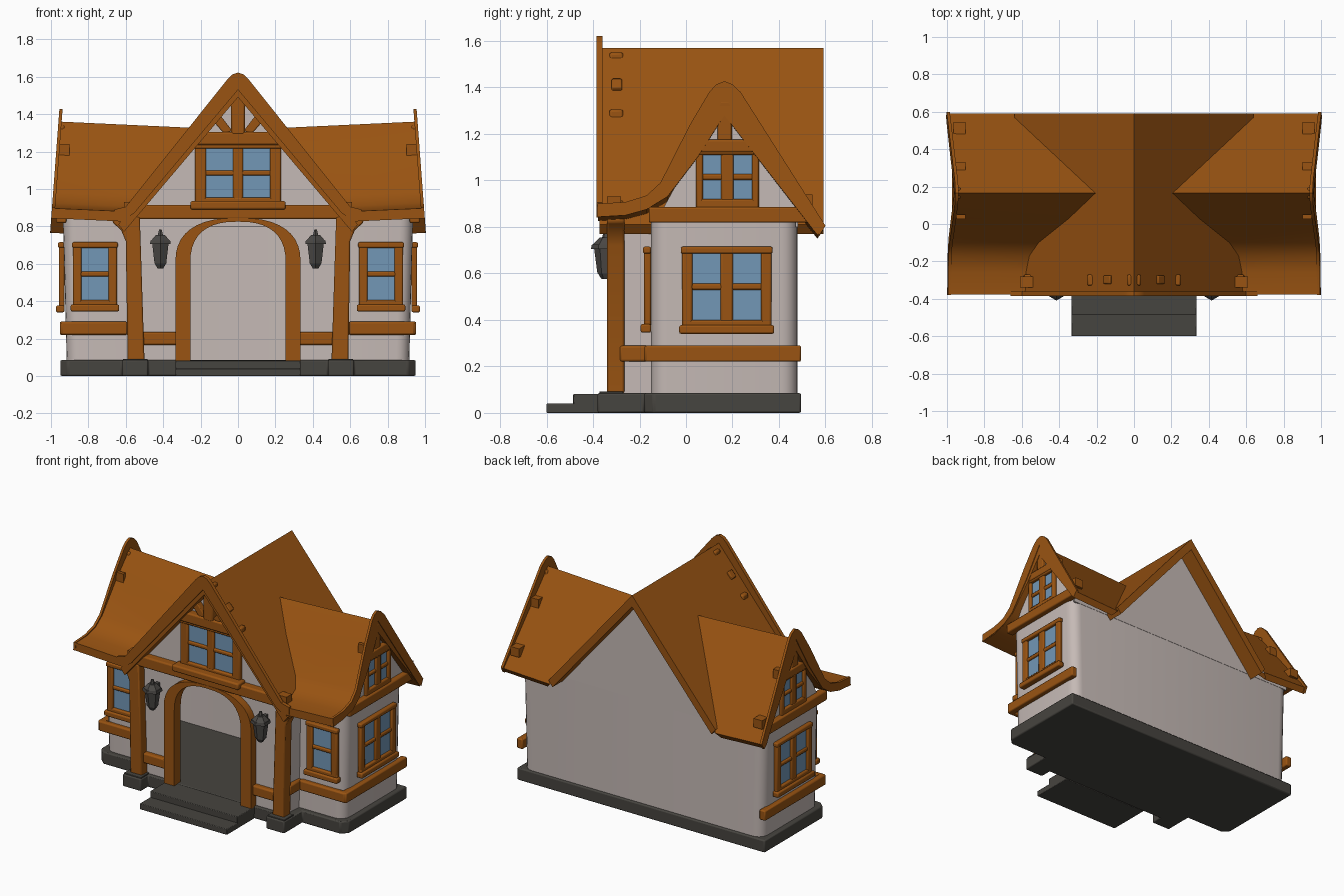
import bpy, bmesh, math
from mathutils import Vector

if "Cube" in bpy.data.objects:
    bpy.data.objects.remove(bpy.data.objects["Cube"])


def material(name, rgb):
    m = bpy.data.materials.new(name)
    m.diffuse_color = (*rgb, 1)
    m.use_nodes = True
    m.node_tree.nodes["Principled BSDF"].inputs["Base Color"].default_value = m.diffuse_color
    return m


WOOD = material("orange_brown_wood", (0.32, 0.088, 0.006))
WALL = material("pale_plaster", (0.56, 0.49, 0.465))
STONE = material("dark_stone", (0.062, 0.058, 0.05))
GLASS = material("blue_glass", (0.17, 0.31, 0.47))
IRON = material("lantern_iron", (0.07, 0.065, 0.06))


def finish(name, bm, mat, bevel=0):
    bmesh.ops.recalc_face_normals(bm, faces=bm.faces)
    me = bpy.data.meshes.new(name)
    bm.to_mesh(me)
    bm.free()
    me.materials.append(mat)
    ob = bpy.data.objects.new(name, me)
    bpy.context.collection.objects.link(ob)
    if bevel:
        b = ob.modifiers.new("bevel", 'BEVEL')
        b.width, b.segments = bevel, 2
    return ob


def prism_bm(pts, plane, a, b=None):
    """Polygon in a plane, extruded along the third axis from a to b."""
    to3 = {'xz': lambda p, t: (p[0], t, p[1]),
           'yz': lambda p, t: (t, p[0], p[1]),
           'xy': lambda p, t: (p[0], p[1], t)}[plane]
    bm = bmesh.new()
    va = [bm.verts.new(to3(p, a)) for p in pts]
    bm.faces.new(va)
    if b is not None:
        vb = [bm.verts.new(to3(p, b)) for p in pts]
        bm.faces.new(vb[::-1])
        for i in range(len(pts)):
            j = (i + 1) % len(pts)
            bm.faces.new((va[i], va[j], vb[j], vb[i]))
    return bm


def prism(name, pts, plane, a, b, mat, bevel=0):
    return finish(name, prism_bm(pts, plane, a, b), mat, bevel)


def box(name, x0, x1, y0, y1, z0, z1, mat=WOOD, bevel=0.01):
    return prism(name, [(x0, y0), (x1, y0), (x1, y1), (x0, y1)], 'xy', z0, z1, mat, bevel)


def mir(half):
    return half + [(-x, z) for x, z in reversed(half) if x != 0]


def face_box(name, face, u0, u1, z0, z1, d0, d1, mat=WOOD, bevel=0.008):
    """Box on a wall; face = ('front', y) or ('side', signed x); d is distance outward."""
    kind, p = face
    if kind == 'front':
        return box(name, u0, u1, p - d1, p - d0, z0, z1, mat, bevel)
    s = 1 if p > 0 else -1
    xs = sorted((p + s * d0, p + s * d1))
    return box(name, xs[0], xs[1], u0, u1, z0, z1, mat, bevel)


def window(name, face, uc, w, z0, z1, cols, bar=0.045, sill=True):
    u0, u1 = uc - w / 2, uc + w / 2
    face_box(name + "_glass", face, u0 + .02, u1 - .02, z0 + .02, z1 - .02, 0.004, 0.012, GLASS, 0)
    for u in (u0, u1 - bar):
        face_box(name + "_jamb", face, u, u + bar, z0, z1, 0, .03)
    face_box(name + "_head", face, u0 - .005, u1 + .005, z1 - .03, z1, 0, .035)
    face_box(name + "_bottom_rail", face, u0, u1, z0, z0 + .06, 0, .03)
    if sill:
        face_box(name + "_sill", face, u0 - .012, u1 + .012, z0, z0 + .037, 0, .045)
    if cols == 2:
        face_box(name + "_mullion", face, uc - .027, uc + .027, z0, z1, 0, .028)
    zm = (z0 + .06 + z1 - .03) / 2
    face_box(name + "_crossbar", face, u0, u1, zm - .013, zm + .013, 0, .024)


def arch(hw, z0, h, n=10, e=2 / 2.5):
    return [(hw * math.cos(t) ** e if i < n else 0, z0 + h * math.sin(t) ** e)
            for i, t in ((i, i * math.pi / 2 / n) for i in range(n + 1))]


# Stone base and steps
base = [(0, -.3), (.48, -.3), (.48, -.38), (.62, -.38), (.62, -.18), (.91, -.18), (.95, -.14), (.95, .495)]
prism("stone_base", mir(base), 'xy', 0, .085, STONE, .008)
box("lower_step", -.335, .335, -.6, -.3, 0, .04, STONE, .004)
box("upper_step", -.335, .335, -.485, -.29, .03, .082, STONE, .004)

# Wall shell around wings and back, rounded corners, leaning slightly outward
R = .07
corner = lambda cx, cy, a: [(cx + R * math.cos(math.radians(a + k * 18)),
                             cy + R * math.sin(math.radians(a + k * 18))) for k in range(6)]
half = [(.57, -.28), (.58, -.15)] + corner(.855, -.15 + R, -90) + corner(.855, .48 - R, 0)
path = half + [(-x, y) for x, y in reversed(half)]
bm = bmesh.new()
lo = [bm.verts.new((x * .99, y, .08)) for x, y in path]
hi = [bm.verts.new((x * 1.012, y, .86)) for x, y in path]
for i in range(len(path) - 1):
    bm.faces.new((lo[i], lo[i + 1], hi[i + 1], hi[i]))
finish("wall_shell", bm, WALL)

# Front gable wall with an open arched doorway, back gable wall
inner = arch(.255, .6, .225)
prism("front_wall", mir([(0, 1.52), (.57, .85), (.57, .08), (.255, .08)] + inner), 'xz', -.28, None, WALL)
prism("back_gable_wall", mir([(0, 1.53), (.56, .88), (.92, .88), (.92, .8), (0, .8)]), 'xz', .47, .482, WALL)
prism("door_arch", mir(arch(.335, .6, .245)[::-1] + [(.335, .08), (.255, .08)] + inner), 'xz', -.335, -.265, WOOD)

# Main roof running front to back
prism("main_roof", mir([(0, 1.57), (.64, .81), (.61, .77), (0, 1.49)]), 'xz', -.372, .592, WOOD)
prism("front_gable_trim", mir([(0, 1.622), (.03, 1.612), (.055, 1.588), (.6, .905), (.66, .89), (.66, .84),
                               (.6, .84), (.555, .87), (0, 1.53)]), 'xz', -.385, -.36, WOOD)

WING = [(-.378, .897), (-.26, .902), (-.17, .925), (-.1, .985), (.03, 1.185), (.165, 1.36), (.59, .8),
        (.565, .765), (.165, 1.28), (.05, 1.1), (-.08, .93), (-.17, .875), (-.26, .85), (-.378, .843)]
TRIM = [(-.38, .9), (-.26, .907), (-.17, .935), (-.11, .99), (.017, 1.24), (.1, 1.38), (.13, 1.413),
        (.165, 1.427), (.2, 1.413), (.235, 1.38), (.6, .805), (.575, .765), (.545, .79), (.165, 1.36),
        (.05, 1.14), (-.08, .935), (-.16, .88), (-.26, .855), (-.38, .843)]


def lean(bm, s):
    """Gable ends flare outward toward the eaves; ridge dips toward the middle."""
    for v in bm.verts:
        if abs(v.co.x) > .9:
            v.co.x += s * (1.36 - v.co.z) * .075
        else:
            v.co.z -= .04


for s in (1, -1):
    # Wing roof cut where it meets the main roof
    bm = prism_bm(WING, 'yz', s * .1, s * .955)
    lean(bm, s)
    bmesh.ops.bisect_plane(bm, geom=bm.verts[:] + bm.edges[:] + bm.faces[:], plane_co=Vector((0, 0, 1.54)),
                           plane_no=Vector((s * .76, 0, .64)), clear_inner=True)
    finish("wing_roof", bm, WOOD)
    bm = prism_bm(TRIM, 'yz', s * .943, s * .96)
    lean(bm, s)
    finish("wing_gable_trim", bm, WOOD)
    prism("wing_gable_wall", [(-.12, .84), (.47, .84), (.47, .9), (.165, 1.34), (-.06, .95)], 'yz',
          s * .925, s * .935, WALL)

    # Side wall windows and beams
    side = ('side', s * .928)
    window("side_window", side, .175, .385, .34, .715, 2)
    window("side_gable_window", side, .178, .27, .86, 1.14, 2, .03, False)
    face_box("side_gable_header", side, .03, .315, 1.12, 1.175, 0, .04)
    face_box("side_gable_stud", side, .135, .197, 1.16, 1.34, 0, .03)
    face_box("side_eave_beam", side, -.16, .53, .818, .885, -.01, .045)
    face_box("side_skirt_beam", side, -.175, .495, .22, .29, -.02, .025)

    # Wing front window and skirt beams
    front = ('front', -.15)
    window("wing_window", front, s * .765, .235, .345, .715, 1)
    x0, x1 = sorted((s * .59, s * .945))
    box("wing_skirt_beam", x0, x1, -.18, -.14, .22, .29)
    x0, x1 = sorted((s * .56, s * .6))
    box("return_skirt_beam", x0, x1, -.285, -.15, .22, .29)
    x0, x1 = sorted((s * .32, s * .52))
    box("front_skirt_beam", x0, x1, -.315, -.27, .165, .235)

    # Corner post with flared bracket and its stone foot
    post = [(.5, .085), (.59, .085), (.6, .72), (.625, .78), (.67, .82), (.67, .85), (.525, .85)]
    prism("corner_post", [(s * x, z) for x, z in post], 'xz', -.34, -.265, WOOD, .008)
    x0, x1 = sorted((s * .485, s * .615))
    box("post_foot", x0, x1, -.372, -.27, .08, .092, STONE, .003)

    # Diagonal brace in the front gable
    brace = [(.03, 1.31), (.075, 1.295), (.165, 1.4), (.13, 1.44)]
    prism("gable_brace", [(s * x, z) for x, z in brace], 'xz', -.32, -.275, WOOD, .006)

    # Rafter ends poking through the roof
    for y, z, w in ((.51, .9, .035), (.31, 1.16, .022), (.04, 1.2, .012)):
        x0, x1 = sorted((s * .9, s * .965))
        box("rafter_end", x0, x1, y - w, y + w, z - .02, z + .04, WOOD, 0)
    x0, x1 = sorted((s * .54, s * .61))
    box("purlin_end", x0, x1, -.34, -.28, .86, .93, WOOD, 0)

    # Hanging wall lantern: stacked six-sided sections
    bm = bmesh.new()
    for z, h, r1, r2 in ((.575, .025, .018, .034), (.6, .105, .036, .05), (.705, .02, .064, .06),
                         (.725, .03, .056, .026), (.755, .028, .016, .008)):
        g = bmesh.ops.create_cone(bm, cap_ends=True, segments=6, radius1=r1, radius2=r2, depth=h)
        bmesh.ops.translate(bm, verts=g['verts'], vec=(s * .415, -.345, z + h / 2))
    finish("lantern", bm, IRON)
    box("lantern_arm", s * .415 - .012, s * .415 + .012, -.345, -.275, .715, .74, IRON, 0)

# Front gable beams and window
box("front_main_beam", -.59, .59, -.335, -.27, .838, .915)
box("front_header_beam", -.25, .25, -.33, -.27, 1.235, 1.305)
box("king_post", -.037, .037, -.33, -.27, 1.29, 1.55)
window("front_gable_window", ('front', -.28), 0, .46, .895, 1.245, 2, .06)
box("front_window_sill", -.255, .255, -.365, -.28, .89, .935)

# Smooth rounded parts, keep hard edges
for ob in bpy.data.objects:
    ob.select_set(True)
    bpy.context.view_layer.objects.active = ob
bpy.ops.object.shade_smooth_by_angle(angle=math.radians(30))
